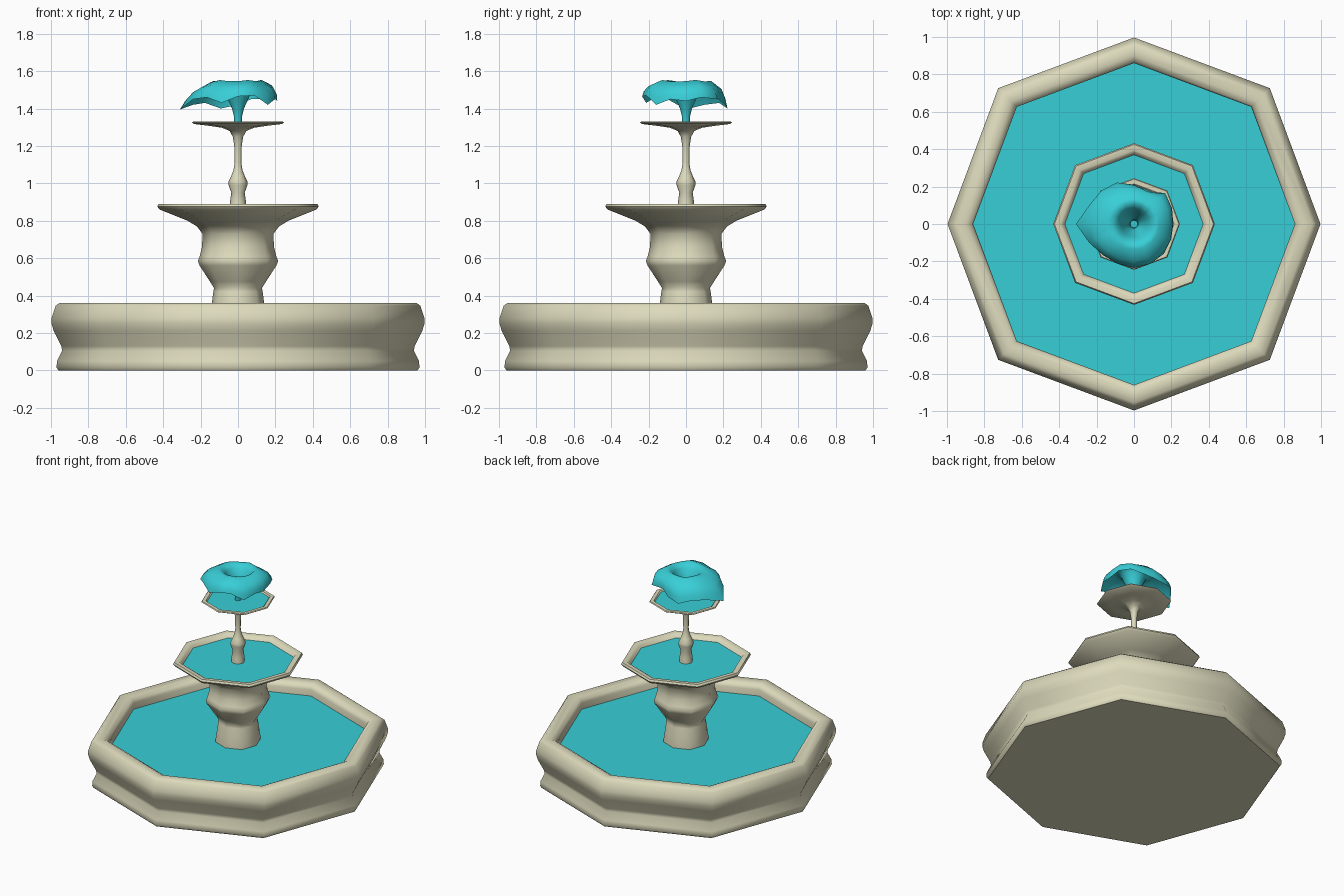
import bpy, bmesh, math

if "Cube" in bpy.data.objects:
    bpy.data.objects.remove(bpy.data.objects["Cube"])

def material(name, color):
    m = bpy.data.materials.new(name)
    m.diffuse_color = color
    m.use_nodes = True
    m.node_tree.nodes["Principled BSDF"].inputs["Base Color"].default_value = m.diffuse_color
    return m

STONE = material("pale_stone", (0.72, 0.70, 0.50, 1))
WATER = material("water", (0.04, 0.62, 0.68, 1))

def octagon_radius(i):
    # diagonal corners sit slightly further out than the axis corners
    return 1.03 if i % 2 else 1.0

def lathe(name, rings, mat, angle=50):
    """Skin a list of rings, each a list of points around the axis."""
    bm = bmesh.new()
    loops = [[bm.verts.new(p) for p in ring] for ring in rings]
    n = len(rings[0])
    for a, b in zip(loops, loops[1:]):
        for i in range(n):
            j = (i + 1) % n
            bm.faces.new((a[i], a[j], b[j], b[i]))
    bmesh.ops.remove_doubles(bm, verts=bm.verts, dist=1e-5)
    bmesh.ops.recalc_face_normals(bm, faces=bm.faces)
    me = bpy.data.meshes.new(name)
    bm.to_mesh(me)
    bm.free()
    ob = bpy.data.objects.new(name, me)
    bpy.context.collection.objects.link(ob)
    me.materials.append(mat)
    bpy.ops.object.select_all(action='DESELECT')
    ob.select_set(True)
    bpy.context.view_layer.objects.active = ob
    bpy.ops.object.shade_smooth_by_angle(angle=math.radians(angle))
    return ob

def octagon(r, z):
    return [(r * octagon_radius(i) * math.cos(i * math.pi / 4),
             r * octagon_radius(i) * math.sin(i * math.pi / 4), z) for i in range(8)]

def turned(name, profile):
    return lathe(name, [octagon(r, z) for r, z in profile], STONE)

def pool(name, r, z):
    bm = bmesh.new()
    bm.faces.new([bm.verts.new(p) for p in octagon(r, z)])
    me = bpy.data.meshes.new(name)
    bm.to_mesh(me)
    bm.free()
    me.materials.append(WATER)
    bpy.context.collection.objects.link(bpy.data.objects.new(name, me))

# Large ground basin
turned("lower_basin", [
    (0, 0), (0.96, 0), (0.97, 0.015), (0.968, 0.05), (0.94, 0.105), (0.945, 0.13),
    (0.985, 0.21), (0.997, 0.25), (0.997, 0.28), (0.975, 0.345), (0.955, 0.36),
    (0.90, 0.36), (0.87, 0.345), (0.86, 0.32), (0.86, 0.24)])
pool("lower_water", 0.86, 0.275)

# Pedestal with middle bowl
turned("pedestal_and_middle_bowl", [
    (0.15, 0.25), (0.15, 0.29), (0.14, 0.36), (0.132, 0.42), (0.128, 0.44), (0.15, 0.475),
    (0.205, 0.56), (0.215, 0.585), (0.205, 0.61), (0.192, 0.66), (0.19, 0.73),
    (0.22, 0.77), (0.27, 0.80), (0.42, 0.86), (0.432, 0.876), (0.425, 0.89),
    (0.395, 0.89), (0.38, 0.88), (0.36, 0.84)])
pool("middle_water", 0.37, 0.862)

# Slim column with top dish
turned("column_and_top_dish", [
    (0.045, 0.85), (0.043, 0.90), (0.036, 0.95), (0.05, 0.99), (0.05, 1.01),
    (0.036, 1.04), (0.024, 1.07), (0.018, 1.11), (0.02, 1.20), (0.028, 1.25),
    (0.045, 1.28), (0.085, 1.297), (0.15, 1.307), (0.235, 1.317), (0.245, 1.324),
    (0.24, 1.33), (0.215, 1.33), (0.205, 1.318)])
pool("top_water", 0.21, 1.321)

# Water plume: a tube that flares out and folds over with a ragged hem
HEM_R = [.21, .22, .235, .185, .21, .24, .25, .26, .31, .26, .235, .23, .235, .23, .225, .215]
HEM_Z = [1.44, 1.46, 1.45, 1.45, 1.42, 1.40, 1.43, 1.42, 1.395, 1.45, 1.46, 1.43, 1.465, 1.47, 1.42, 1.45]
N = len(HEM_R)

def plume_ring(r, z, hem):
    # hem 0 = regular ring, hem 1 = ragged outer edge
    ring = []
    for i in range(N):
        a = i * math.tau / N
        rr = r + (HEM_R[i] - r) * hem
        zz = z + (HEM_Z[i] - z) * hem
        zz += 0.008 * math.sin(5 * a) * min(1, 4 * hem) * (1 - hem)
        ring.append((rr * math.cos(a), rr * math.sin(a), zz))
    return ring

lathe("water_plume", [plume_ring(*p) for p in [
    (0.02, 1.322, 0), (0.022, 1.36, 0), (0.032, 1.40, 0), (0.048, 1.435, 0),
    (0.065, 1.475, 0), (0.085, 1.52, 0), (0.105, 1.55, 0.05), (0.12, 1.565, 0.15),
    (0.135, 1.575, 0.35), (0.17, 1.58, 0.5), (0.20, 1.575, 0.75), (0, 0, 1)]],
    WATER, 60)
